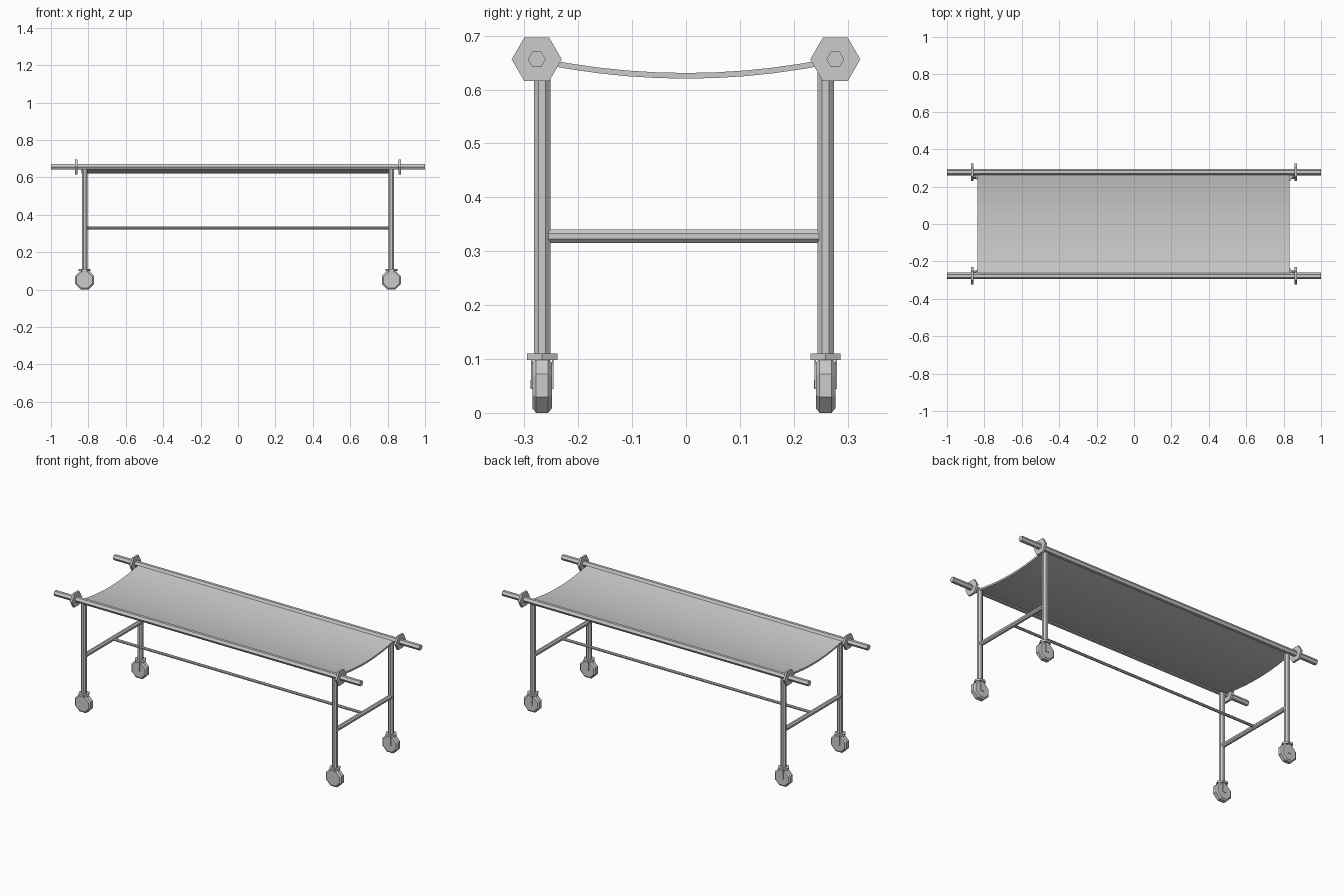
import bpy, bmesh
from math import pi
from mathutils import Matrix, Vector

if "Cube" in bpy.data.objects:
    bpy.data.objects.remove(bpy.data.objects["Cube"])

LEG_X = 0.82
LEG_YS = (-0.267, 0.259)
POLE_Y, POLE_Z = 0.277, 0.656


def finish(name, bm):
    bmesh.ops.recalc_face_normals(bm, faces=bm.faces)
    me = bpy.data.meshes.new(name)
    bm.to_mesh(me)
    bm.free()
    ob = bpy.data.objects.new(name, me)
    bpy.context.collection.objects.link(ob)
    return ob


def rod(name, a, b, r, sides, spin=0.0):
    """Flat-faced prism between two points."""
    a, b = Vector(a), Vector(b)
    d = b - a
    rot = d.to_track_quat('Z', 'Y').to_matrix().to_4x4()
    m = Matrix.Translation((a + b) / 2) @ rot @ Matrix.Rotation(spin, 4, 'Z')
    bm = bmesh.new()
    bmesh.ops.create_cone(bm, cap_ends=True, segments=sides, radius1=r,
                          radius2=r, depth=d.length, matrix=m)
    return finish(name, bm)


def box(name, c, s):
    bm = bmesh.new()
    bmesh.ops.create_cube(bm, size=1, matrix=Matrix.Translation(c) @ Matrix.Diagonal((*s, 1)))
    return finish(name, bm)


def wheel(name, x, y, z):
    """Eight-sided tyre with chamfered shoulders, turning about y."""
    bm = bmesh.new()
    m = Matrix.Translation((x, y, z)) @ Matrix.Rotation(pi / 2, 4, 'X')
    spin = Matrix.Rotation(pi / 8, 4, 'Z')
    rings = []
    for r, h in ((0.046, -0.018), (0.055, -0.011), (0.055, 0.011), (0.046, 0.018)):
        ring = bmesh.ops.create_circle(bm, segments=8, radius=r,
                                       matrix=m @ Matrix.Translation((0, 0, h)) @ spin)
        rings.append(ring['verts'])
    for p, q in zip(rings, rings[1:]):
        for i in range(8):
            j = (i + 1) % 8
            bm.faces.new((p[i], p[j], q[j], q[i]))
    bm.faces.new(rings[0])
    bm.faces.new(rings[-1])
    return finish(name, bm)


# carrying poles with hexagonal collars, pointed side up
for side in (-1, 1):
    y = side * POLE_Y
    rod("pole", (-1, y, POLE_Z), (1, y, POLE_Z), 0.0165, 6, pi / 2)
    for end in (-1, 1):
        x = end * 0.865
        rod("collar", (x - 0.006, y, POLE_Z), (x + 0.006, y, POLE_Z), 0.0465, 6, pi / 2)

# sagging canvas
bm = bmesh.new()
n = 10
rows = []
for i in range(n + 1):
    t = 2 * i / n - 1
    z = 0.6255 + 0.028 * t * t
    rows.append([bm.verts.new((x, t * 0.272, z)) for x in (-0.837, 0.832)])
for p, q in zip(rows, rows[1:]):
    bm.faces.new((p[0], p[1], q[1], q[0]))
canvas = finish("canvas", bm)
mod = canvas.modifiers.new("thickness", 'SOLIDIFY')
mod.thickness = 0.0105
mod.offset = 0

# legs and castors
for x in (-LEG_X, LEG_X):
    for y in LEG_YS:
        rod("leg", (x, y, 0.105), (x, y, 0.65), 0.0165, 8, pi / 8)
        rod("castor_plate", (x, y, 0.098), (x, y, 0.11), 0.0325, 6, pi / 2)
        wheel("castor_wheel", x, y, 0.0508)
        for s in (-1, 1):
            box("castor_fork", (x, y + s * 0.0195, 0.072), (0.022, 0.003, 0.056))
        rod("castor_axle", (x, y - 0.0215, 0.053), (x, y + 0.0215, 0.053), 0.008, 6)
    # crossbar between the two legs of one end
    rod("crossbar", (x, LEG_YS[0] + 0.012, 0.328), (x, LEG_YS[1] - 0.012, 0.328),
        0.0135, 8, pi / 8)

# long stretcher bar
rod("stretcher", (-0.81, -0.004, 0.329), (0.81, -0.004, 0.329), 0.008, 8, pi / 8)
